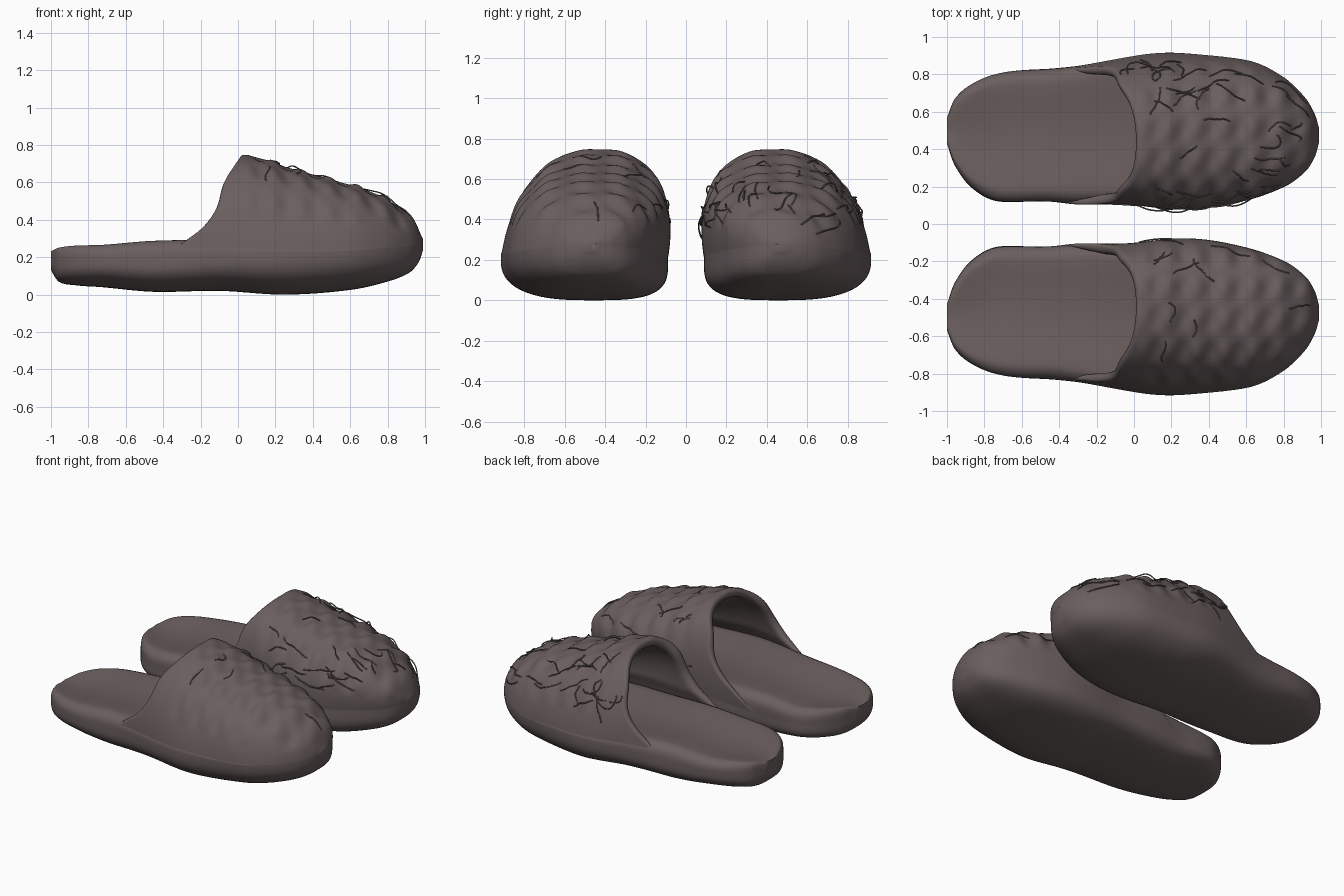
import bpy
import bmesh
import math
import random
from mathutils import Vector

if "Cube" in bpy.data.objects:
    bpy.data.objects.remove(bpy.data.objects["Cube"], do_unlink=True)

wool = bpy.data.materials.new("dark_taupe_wool")
wool.use_nodes = True
wool.diffuse_color = (0.145, 0.113, 0.112, 1)
wool.node_tree.nodes["Principled BSDF"].inputs["Base Color"].default_value = wool.diffuse_color
wool.node_tree.nodes["Principled BSDF"].inputs["Roughness"].default_value = 0.9

# Stations, heel to toe: x, inner edge, outer edge, underside, widest height, footbed
STATIONS = [
    (-1.0, .43, .57, .13, .17, .24),
    (-.96, .32, .67, .07, .17, .265),
    (-.87, .2, .75, .05, .17, .28),
    (-.73, .12, .8, .04, .17, .285),
    (-.45, .12, .83, .015, .17, .31),
    (-.1, .11, .88, .02, .19, .31),
    (.25, .09, .915, .0, .21, .28),
    (.6, .13, .875, .025, .23, .26),
    (.8, .2, .78, .07, .25, .26),
    (.92, .29, .67, .12, .26, .27),
    (.97, .37, .58, .18, .27, .28),
    (.99, .44, .51, .24, .27, .28),
]
CREST = [(-.5, .75), (.04, .745), (.3, .67), (.5, .615), (.7, .555),
         (.85, .475), (.94, .395), (.99, .295)]
# Opening edge: height fraction up the arch, x
OPENING = [(0, -.42), (.2, -.26), (.32, -.17), (.5, -.1), (.75, -.06), (.93, 0), (1, .025)]


def smooth_lookup(rows, x, col):
    """Smooth interpolation of one column of a table by its first column."""
    x = min(max(x, rows[0][0]), rows[-1][0])
    i = next(k for k in range(len(rows) - 1) if x <= rows[k + 1][0])

    def slope(k):
        a, b = rows[max(k - 1, 0)], rows[min(k + 1, len(rows) - 1)]
        return (b[col] - a[col]) / (b[0] - a[0])
    a, b = rows[i], rows[i + 1]
    w = b[0] - a[0]
    t = (x - a[0]) / w
    ease = t * t * (3 - 2 * t)
    return (a[col] + (b[col] - a[col]) * ease
            + w * t * (1 - t) * ((1 - t) * slope(i) - t * slope(i + 1)))


def rounded(angle, power):
    """Point on a unit rounded square, evenly spread by direction."""
    c, s = math.cos(angle), math.sin(angle)
    size = (abs(c) ** power + abs(s) ** power) ** (1 / power)
    return c / size, s / size


def section(x):
    inner, outer, low, mid, bed = (smooth_lookup(STATIONS, x, c) for c in range(1, 6))
    return (inner + outer) / 2, (outer - inner) / 2, low, mid, bed


def wobble(x, z, half):
    """Gentle handmade unevenness shared by sole and upper."""
    return .006 * math.sin(9 * x + 5 * z) * min(1, half / .3)


def sole_point(x, angle, side):
    centre, half, low, mid, bed = section(x)
    if math.sin(angle) >= 0:
        # Footbed is dished between its rolled edges
        c, s = rounded(angle, 4)
        dish = .045 * max(0, 1 - (c / .85) ** 2) * min(1, half / .3)
        z = mid + (bed - mid) * s - dish
        lean = 0
    else:
        c, s = rounded(angle, 3)
        z = mid + (mid - low) * s
        lean = .05 * s * s * half / .4
    y = centre + half * c - lean + wobble(x, z, half)
    return Vector((x, side * y, z))


def upper_point(s, angle, inset, side):
    """Point on the vamp; s runs from the opening to the toe."""
    c, h = rounded(angle, 2.4)
    start = smooth_lookup(OPENING, h, 1)
    x = start + (.99 - start) * s
    centre, half, low, mid, bed = section(x)
    rise = max(smooth_lookup(CREST, x, 1) - mid - inset, .01)
    # The wall thins away where it runs out into the sole
    half = max(half - inset * min(1, h / .3), .01)
    y = centre + half * c - .06 * h * half / .4
    z = mid + rise * h
    # Knitted lumps in rows over the top
    if inset < .03:
        mask = min(max((h - .35) / .3, 0), 1) * min(max(x / .12, 0), 1) * min(1, half / .25)
        row = math.sin(math.tau * x / .15)
        lump = .014 * mask * row * (.55 + .45 * math.cos(math.tau * y / .17))
        z += lump * h
        y += lump * c
    y += wobble(x, z, half)
    return Vector((x, side * y, z))


def finish(bm, name):
    bmesh.ops.recalc_face_normals(bm, faces=bm.faces)
    mesh = bpy.data.meshes.new(name)
    bm.to_mesh(mesh)
    bm.free()
    mesh.materials.append(wool)
    obj = bpy.data.objects.new(name, mesh)
    bpy.context.collection.objects.link(obj)
    bpy.ops.object.select_all(action="DESELECT")
    obj.select_set(True)
    bpy.context.view_layer.objects.active = obj
    bpy.ops.object.shade_smooth_by_angle(angle=math.radians(65))


def skin(bm, rows, closed):
    """Bridge equal rows of points with quads."""
    grid = [[bm.verts.new(p) for p in row] for row in rows]
    count = len(grid[0])
    for a, b in zip(grid, grid[1:]):
        for j in range(count if closed else count - 1):
            k = (j + 1) % count
            bm.faces.new((a[j], a[k], b[k], b[j]))
    return grid


def make_sole(name, side):
    bm = bmesh.new()
    steps, around = 80, 96
    rows = []
    for i in range(steps + 1):
        x = -.995 * math.cos(math.pi * i / steps) - .005
        rows.append([sole_point(x, math.tau * j / around, side) for j in range(around)])
    grid = skin(bm, rows, True)
    bm.faces.new(grid[0])
    bm.faces.new(grid[-1])
    finish(bm, name)


def make_upper(name, side):
    bm = bmesh.new()
    steps, around = 90, 80
    path = [(math.sin(math.pi / 2 * i / steps), 0) for i in range(steps, -1, -1)]
    # Rolled lip at the opening, then the lining back to the toe
    path += [(-.01, .008), (-.015, .022), (-.012, .038), (0, .05)]
    path += [(.93 * i / 40, .055) for i in range(1, 41)]
    rows = [[upper_point(s, math.pi * j / around, inset, side) for j in range(around + 1)]
            for s, inset in path]
    grid = skin(bm, rows, False)
    bm.faces.new(grid[0])
    finish(bm, name)


def make_strands(name, side, amount, lift, zones, seed):
    """Loose yarn fibres wandering over the vamp, within zones of arch angle."""
    rng = random.Random(seed)
    curve = bpy.data.curves.new(name, "CURVE")
    curve.dimensions = "3D"
    curve.bevel_depth = .004
    curve.bevel_resolution = 1
    curve.resolution_u = 4
    curve.use_fill_caps = True
    for _ in range(amount):
        s = rng.uniform(.05, .85)
        angle = rng.uniform(*rng.choice(zones))
        heading = rng.choice((0, math.pi)) + rng.uniform(-.7, .7)
        spline = curve.splines.new("NURBS")
        length = rng.randint(5, 8)
        spline.points.add(length - 1)
        spline.use_endpoint_u = True
        spline.order_u = 3
        high = rng.uniform(.1, 1) * lift
        for k, point in enumerate(spline.points):
            out = high * math.sin(math.pi * k / (length - 1))
            p = upper_point(min(max(s, .01), .95), min(max(angle, .2), 2.95), -out, side)
            point.co = (*p, 1)
            heading += rng.uniform(-.7, .7)
            s += .03 * math.cos(heading)
            angle += .06 * math.sin(heading)
    curve.materials.append(wool)
    bpy.context.collection.objects.link(bpy.data.objects.new(name, curve))


# The pair, mirrored; the left one is more frayed
OUTER, TOP, INNER = (.5, .95), (.95, 2.1), (2.1, 2.8)
for label, side, amount, lift, zones in (
        ("right", -1, 12, .008, (TOP, INNER, INNER)),
        ("left", 1, 48, .022, (OUTER, TOP, INNER))):
    make_sole(label + "_sole", side)
    make_upper(label + "_upper", side)
    make_strands(label + "_yarn_strands", side, amount, lift, zones, 7)
